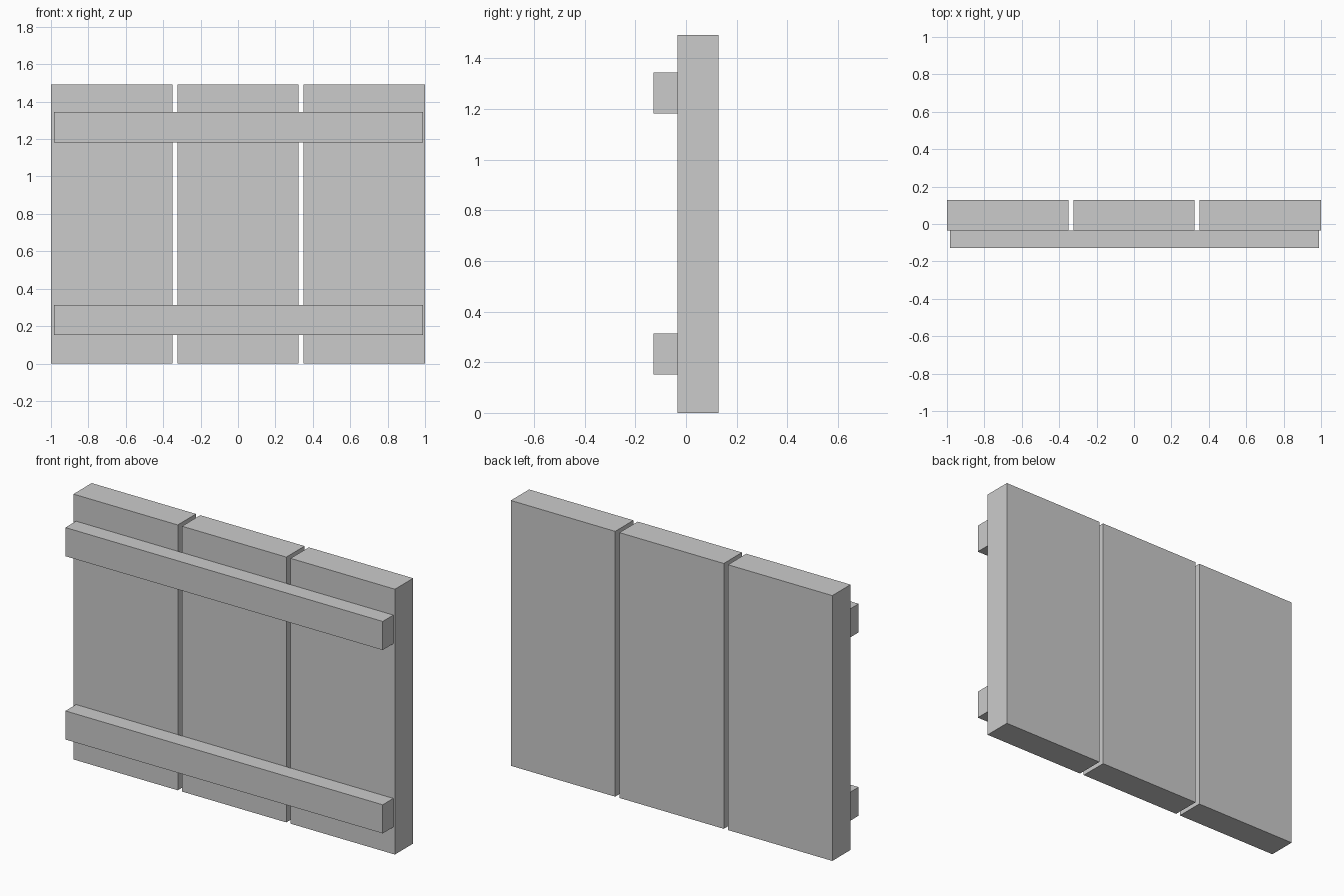
import bpy

if "Cube" in bpy.data.objects:
    bpy.data.objects.remove(bpy.data.objects["Cube"])

grey = bpy.data.materials.new("plain grey")
grey.diffuse_color = (0.6, 0.6, 0.6, 1.0)
grey.use_nodes = True
grey.node_tree.nodes["Principled BSDF"].inputs["Base Color"].default_value = grey.diffuse_color


def box(name, x, y, z):
    """Box spanning the (low, high) range on each axis."""
    spans = (x, y, z)
    bpy.ops.mesh.primitive_cube_add(size=1)
    ob = bpy.context.object
    ob.name = name
    ob.scale = [hi - lo for lo, hi in spans]
    ob.location = [(lo + hi) / 2 for lo, hi in spans]
    bpy.ops.object.transform_apply(location=True, rotation=True, scale=True)
    ob.data.materials.append(grey)


# three upright planks with narrow gaps
width, gap = 0.649, 0.0265
for i, side in enumerate(("left", "middle", "right")):
    x0 = -1 + i * (width + gap)
    box(f"{side}_plank", (x0, x0 + width), (-0.034, 0.128), (0, 1.492))

# two cross battens on the front
for name, z0 in (("lower_batten", 0.152), ("upper_batten", 1.183)):
    box(name, (-0.984, 0.99), (-0.128, -0.034), (z0, z0 + 0.161))
